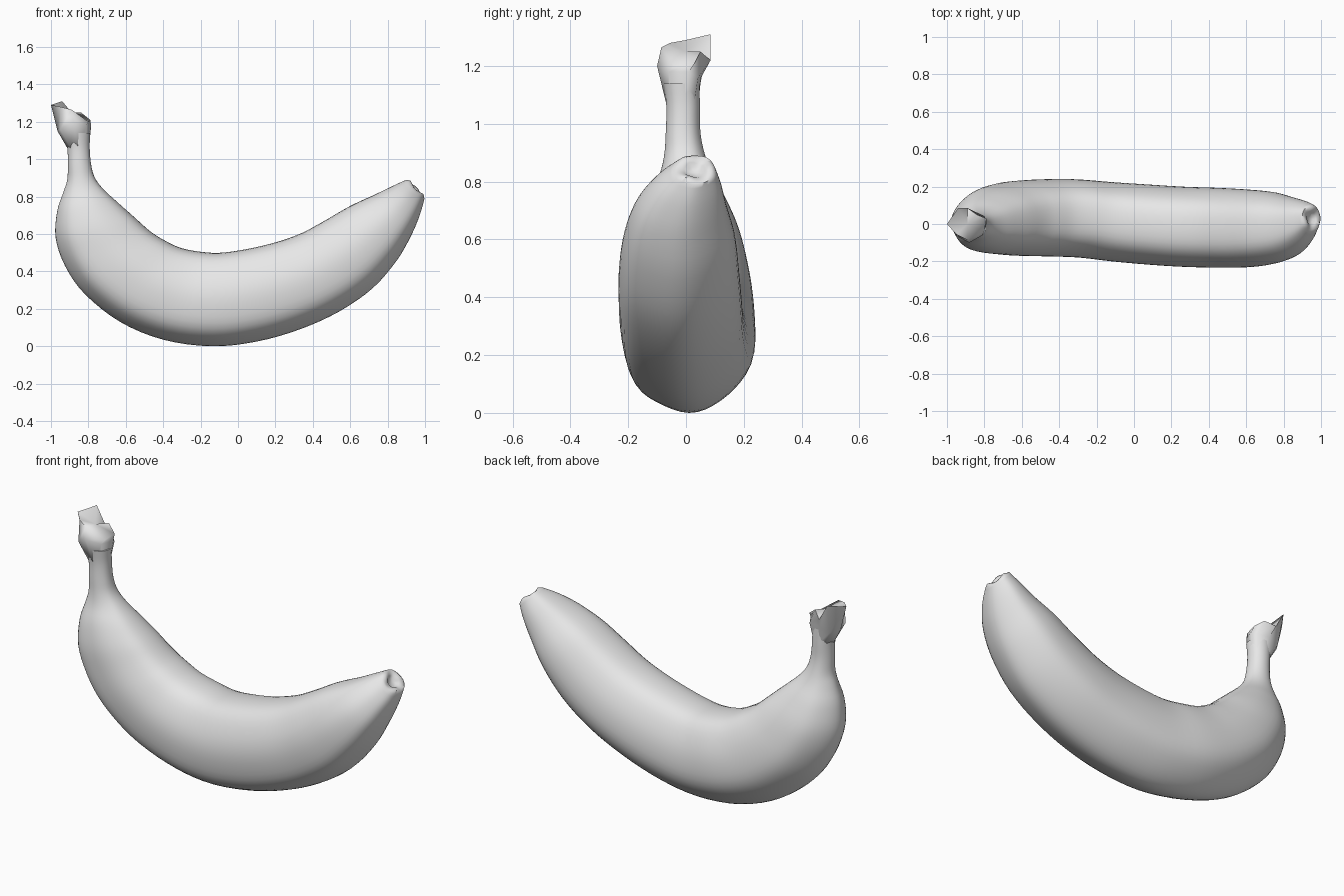
import bpy, bmesh, math
from mathutils import Vector

if "Cube" in bpy.data.objects:
    bpy.data.objects.remove(bpy.data.objects["Cube"])

skin = bpy.data.materials.new("plain grey")
skin.diffuse_color = (0.8, 0.8, 0.8, 1)
skin.use_nodes = True
skin.node_tree.nodes["Principled BSDF"].inputs["Base Color"].default_value = skin.diffuse_color
N, STEPS = 48, 4

# Stations: outer x, outer z, inner x, inner z, y centre, y half width
stations = [
    (-.925, 1.14, -.79, 1.14, -.015, .062),
    (-.912, 1.06, -.793, 1.06, -.01, .058),
    (-.91, .97, -.785, .97, -.01, .06),
    (-.913, .89, -.765, .90, -.005, .07),
    (-.935, .82, -.72, .84, 0, .09),
    (-.967, .72, -.65, .775, .005, .13),
    (-.975, .58, -.56, .695, .015, .168),
    (-.925, .43, -.47, .615, .025, .188),
    (-.82, .28, -.40, .57, .03, .2),
    (-.63, .13, -.31, .527, .033, .206),
    (-.40, .035, -.20, .505, .03, .209),
    (-.14, 0, -.09, .50, .012, .212),
    (.10, .025, .05, .52, -.003, .214),
    (.33, .09, .20, .555, -.015, .214),
    (.54, .185, .34, .605, -.02, .213),
    (.72, .31, .47, .675, -.024, .208),
    (.85, .46, .60, .75, -.022, .193),
    (.93, .60, .73, .81, -.017, .16),
    (.975, .71, .83, .858, .005, .118),
    (.997, .79, .90, .89, .03, .072),
]
# Ridges round the skin: angle in degrees (270 = outer curve), height
ridges = [(272, .03), (219, .065), (123, .05), (57, .05), (338, .045)]


def catmull(p, i, t):
    a, b = p[max(i - 1, 0)], p[i]
    c, d = p[i + 1], p[min(i + 2, len(p) - 1)]
    return [.5 * (2 * q + (r - o) * t + (2 * o - 5 * q + 4 * r - s) * t * t
                  + (3 * q - o - 3 * r + s) * t ** 3)
            for o, q, r, s in zip(a, b, c, d)]


# Rounded section with soft ridges, scaled to +-1
def section(amp):
    pts = []
    for k in range(N):
        a = 360 * k / N
        r = 1 + amp * sum(h * math.exp(-(((a - c + 180) % 360 - 180) / 19) ** 2)
                          for c, h in ridges)
        pts.append((r * math.cos(math.radians(a)), r * math.sin(math.radians(a))))

    def fit(q):
        lo, hi = min(q), max(q)
        return [2 * (v - lo) / (hi - lo) - 1 for v in q]
    return list(zip(fit([p[0] for p in pts]), fit([p[1] for p in pts])))


def ring(s, amp):
    ox, oz, ix, iz, cy, hw = s
    return [Vector(((ox + ix) / 2 + (ix - ox) / 2 * v, cy + hw * u,
                    (oz + iz) / 2 + (iz - oz) / 2 * v)) for u, v in section(amp)]


def loft(name, rings, end_point, angle):
    bm = bmesh.new()
    vs = [[bm.verts.new(p) for p in r] for r in rings]
    n = len(vs[0])
    for a, b in zip(vs, vs[1:]):
        for k in range(n):
            bm.faces.new((a[k], a[(k + 1) % n], b[(k + 1) % n], b[k]))
    bm.faces.new(vs[0])
    tip = bm.verts.new(end_point)
    for k in range(n):
        bm.faces.new((vs[-1][k], vs[-1][(k + 1) % n], tip))
    bmesh.ops.recalc_face_normals(bm, faces=bm.faces)
    me = bpy.data.meshes.new(name)
    bm.to_mesh(me)
    bm.free()
    me.materials.append(skin)
    ob = bpy.data.objects.new(name, me)
    bpy.context.collection.objects.link(ob)
    bpy.ops.object.select_all(action='DESELECT')
    ob.select_set(True)
    bpy.context.view_layer.objects.active = ob
    bpy.ops.object.shade_smooth_by_angle(angle=math.radians(angle))


# Fruit body and stem in one sweep
rings = []
for i in range(len(stations) - 1):
    for j in range(STEPS):
        amp = min(1, .2 + i / 9)
        rings.append(ring(catmull(stations, i, j / STEPS), amp))
end = ring(stations[-1], 1)
rings.append(end)

# Blossom end: slightly uneven rim around a small pit
mid = sum(end, Vector()) / N
axis = Vector((.73, 0, .68))
for scale, push, wave in ((.8, .006, .006), (.5, 0, .004), (.35, -.012, 0)):
    rings.append([mid + (p - mid) * scale
                  + axis * (push + wave * math.cos(6 * math.pi * k / N))
                  for k, p in enumerate(end)])
loft("fruit_body", rings, mid - axis * .015, 60)

# Torn crown at the top of the stem
base = [Vector((-.855 + .058 * math.cos(k * math.pi / 4),
                -.012 + .054 * math.sin(k * math.pi / 4), 1.06)) for k in range(8)]
flare = [(-.785, .01, 1.18), (-.80, .042, 1.16), (-.87, .052, 1.16), (-.93, .05, 1.14),
         (-.965, 0, 1.15), (-.95, -.065, 1.16), (-.88, -.1, 1.2), (-.81, -.06, 1.18)]
rim = [(-.79, .03, 1.21), (-.84, .05, 1.25), (-.89, .085, 1.22), (-.94, .085, 1.31),
       (-1, 0, 1.29), (-.95, -.055, 1.28), (-.89, -.085, 1.265), (-.80, -.04, 1.2)]
loft("stem_crown", [base, flare, rim], (-.89, 0, 1.25), 75)
